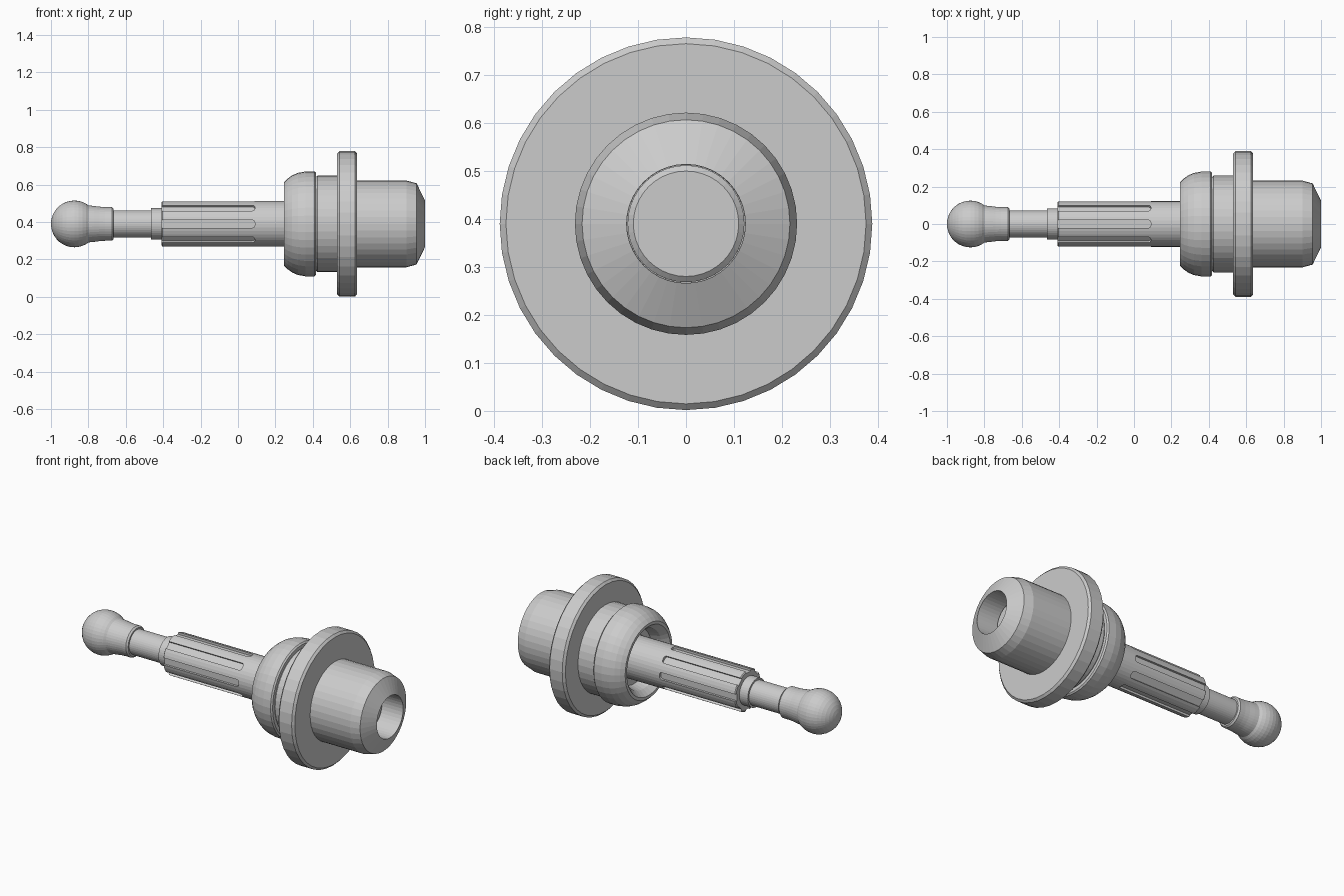
import bpy, bmesh
from math import sin, cos, pi, radians
from mathutils import Matrix, Vector

if "Cube" in bpy.data.objects:
    bpy.data.objects.remove(bpy.data.objects["Cube"])

AXIS_Z = 0.39


def add_object(name, bm):
    bmesh.ops.recalc_face_normals(bm, faces=bm.faces)
    mesh = bpy.data.meshes.new(name)
    bm.to_mesh(mesh)
    bm.free()
    ob = bpy.data.objects.new(name, mesh)
    ob.location.z = AXIS_Z
    bpy.context.collection.objects.link(ob)
    return ob


def lathe(name, profile, segs=40, closed=False):
    """Revolve (x, radius) points around the x axis."""
    bm = bmesh.new()
    rings = []
    for x, r in profile:
        n = 1 if r == 0 else segs
        rings.append([bm.verts.new((x, r * cos(2 * pi * i / segs), r * sin(2 * pi * i / segs)))
                      for i in range(n)])
    pairs = list(zip(rings, rings[1:]))
    if closed:
        pairs.append((rings[-1], rings[0]))
    for a, b in pairs:
        for i in range(segs):
            j = (i + 1) % segs
            quad = [a[i % len(a)], a[j % len(a)], b[j % len(b)], b[i % len(b)]]
            bm.faces.new(list(dict.fromkeys(quad)))
    return add_object(name, bm)


# Ball tip with flared neck
ball = [(-0.875 - 0.125 * cos(radians(a)), 0.125 * sin(radians(a))) for a in range(0, 121, 10)]
ball[0] = (-1.0, 0)
lathe("ball_tip", ball + [(-0.80, 0.099), (-0.77, 0.096), (-0.74, 0.092), (-0.71, 0.09),
                          (-0.675, 0.09), (-0.665, 0.082), (-0.665, 0)])

# Thin rod and collar
lathe("thin_rod", [(-0.70, 0), (-0.70, 0.073), (-0.44, 0.073), (-0.44, 0)])
lathe("collar", [(-0.465, 0), (-0.465, 0.084), (-0.40, 0.084), (-0.40, 0)])

# Main shaft, running through the body
shaft = lathe("splined_shaft", [(-0.41, 0), (-0.41, 0.116), (-0.405, 0.122), (0.86, 0.122),
                                (0.87, 0.11), (0.87, 0)])

# Eight slots with rounded inner ends, cut along the shaft
bm = bmesh.new()
half, corner, end = 0.021, 0.014, 0.09
outline = [(-0.5, half), (-0.5, -half)]
for sy, angles in ((-1, (-90, -60, -30, 0)), (1, (0, 30, 60, 90))):
    outline += [(end - corner + corner * cos(radians(a)),
                 sy * (half - corner) + corner * sin(radians(a))) for a in angles]
for k in range(8):
    turn = Matrix.Rotation(k * pi / 4, 3, 'X')
    low, high = [[bm.verts.new(turn @ Vector((x, y, z))) for x, y in outline] for z in (0.107, 0.16)]
    bm.faces.new(low[::-1])
    bm.faces.new(high)
    for i in range(len(low)):
        j = (i + 1) % len(low)
        bm.faces.new((low[i], low[j], high[j], high[i]))
cutter = add_object("slot_cutter", bm)
cutter.hide_render = True
cutter.hide_viewport = True
cut = shaft.modifiers.new("slots", 'BOOLEAN')
cut.object = cutter
cut.operation = 'DIFFERENCE'
cut.solver = 'EXACT'

# Rounded cup, flange and tapered hub as one bored body
lathe("flanged_body", [
    (0.34, 0.16), (0.28, 0.175), (0.245, 0.205), (0.245, 0.222), (0.265, 0.242), (0.29, 0.26),
    (0.32, 0.273), (0.36, 0.28), (0.41, 0.28), (0.418, 0.272), (0.418, 0.252), (0.425, 0.258),
    (0.53, 0.258), (0.53, 0.376), (0.542, 0.389), (0.625, 0.389), (0.637, 0.376), (0.637, 0.232),
    (0.90, 0.232), (0.955, 0.217), (1.0, 0.124), (0.80, 0.123), (0.80, 0.115), (0.34, 0.115)],
    closed=True)
